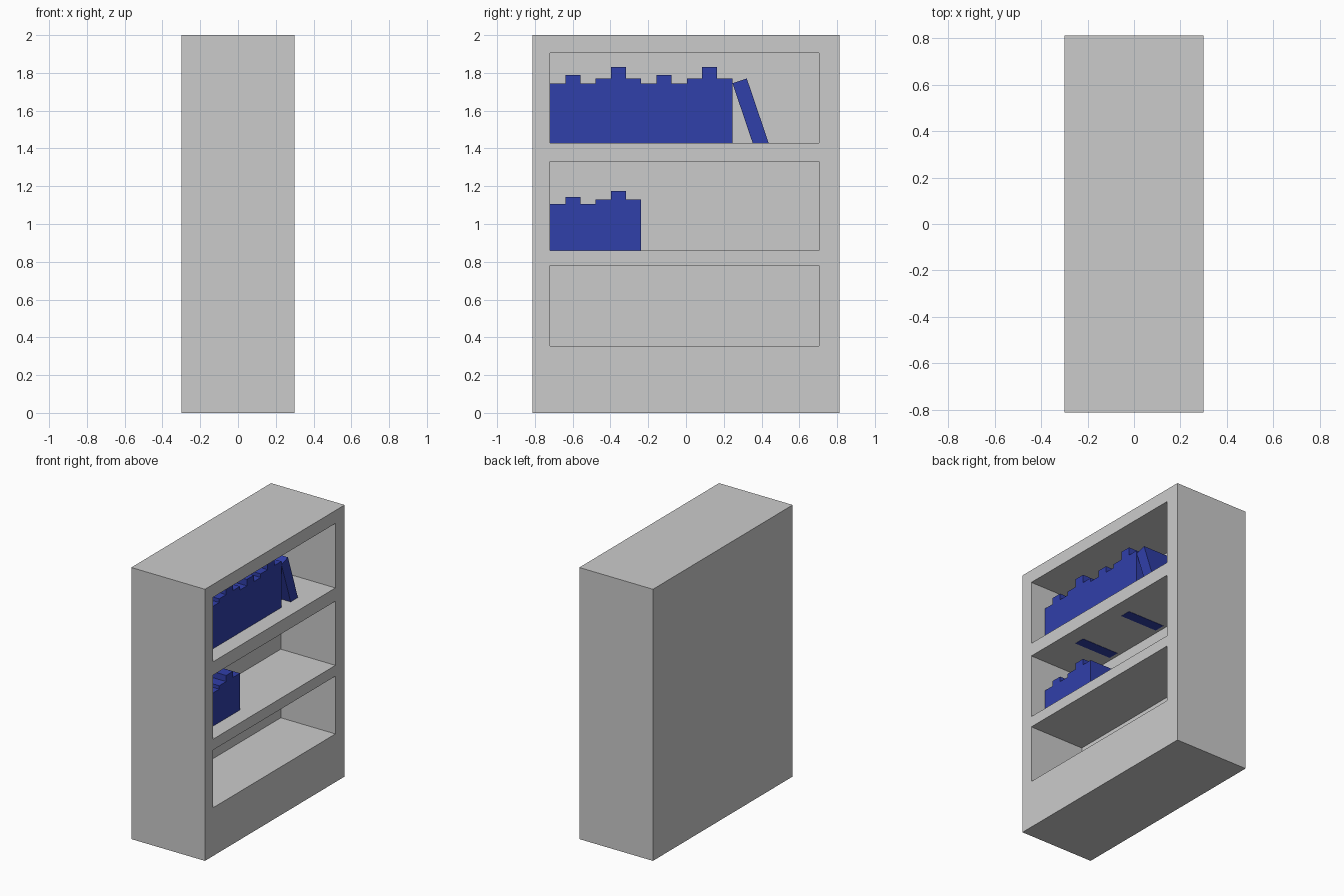
import bpy
from math import radians, sin, cos

if "Cube" in bpy.data.objects:
    bpy.data.objects.remove(bpy.data.objects["Cube"])

blue = bpy.data.materials.new("book_blue")
blue.diffuse_color = (0.03, 0.05, 0.40, 1)
blue.use_nodes = True
blue.node_tree.nodes["Principled BSDF"].inputs["Base Color"].default_value = blue.diffuse_color


def box(name, x, y, z, mat=None):
    """Axis-aligned box from (min, max) ranges, with its origin at its centre."""
    centre = [(r[0] + r[1]) / 2 for r in (x, y, z)]
    bpy.ops.mesh.primitive_cube_add(size=1, location=centre)
    ob = bpy.context.object
    ob.name = name
    ob.scale = [r[1] - r[0] for r in (x, y, z)]
    bpy.ops.object.transform_apply(location=False, rotation=False, scale=True)
    if mat:
        ob.data.materials.append(mat)
    return ob


# Solid case, open compartments carved into the right (+x) face
case = box("bookcase", (-0.3, 0.3), (-0.813, 0.813), (0, 2))
for z in ((0.355, 0.78), (0.86, 1.332), (1.43, 1.905)):
    cutter = box("compartment_cutter", (-0.145, 0.5), (-0.72, 0.705), z)
    cutter.hide_render = True
    mod = case.modifiers.new("compartment", 'BOOLEAN')
    mod.operation = 'DIFFERENCE'
    mod.solver = 'EXACT'
    mod.object = cutter
    bpy.context.view_layer.objects.active = case
    bpy.ops.object.modifier_apply(modifier=mod.name)
    bpy.data.objects.remove(cutter)

# Rows of upright books; their feet sink into the shelf boards
WIDTH = 0.0804
DEPTH = (-0.12, 0.182)


def book_row(name, tops, mid_z):
    for i, top in enumerate(tops):
        y = -0.7195 + i * WIDTH
        box(f"{name}_{i + 1}", DEPTH, (y, y + WIDTH), (2 * mid_z - top, top), blue)


book_row("top_shelf_book", [1.743, 1.79, 1.743, 1.77, 1.83, 1.77] * 2, 1.58)
book_row("middle_shelf_book", [1.105, 1.144, 1.105, 1.13, 1.175, 1.13], 0.98)

# Leaning book at the end of the top row, placed by its upper left corner
tilt, w, h = radians(18.7), 0.08, 0.37
lean = box("leaning_book", DEPTH, (-w / 2, w / 2), (-h / 2, h / 2), blue)
lean.rotation_euler.x = tilt
lean.location.y = 0.246 + w / 2 * cos(tilt) + h / 2 * sin(tilt)
lean.location.z = 1.745 + w / 2 * sin(tilt) - h / 2 * cos(tilt)
